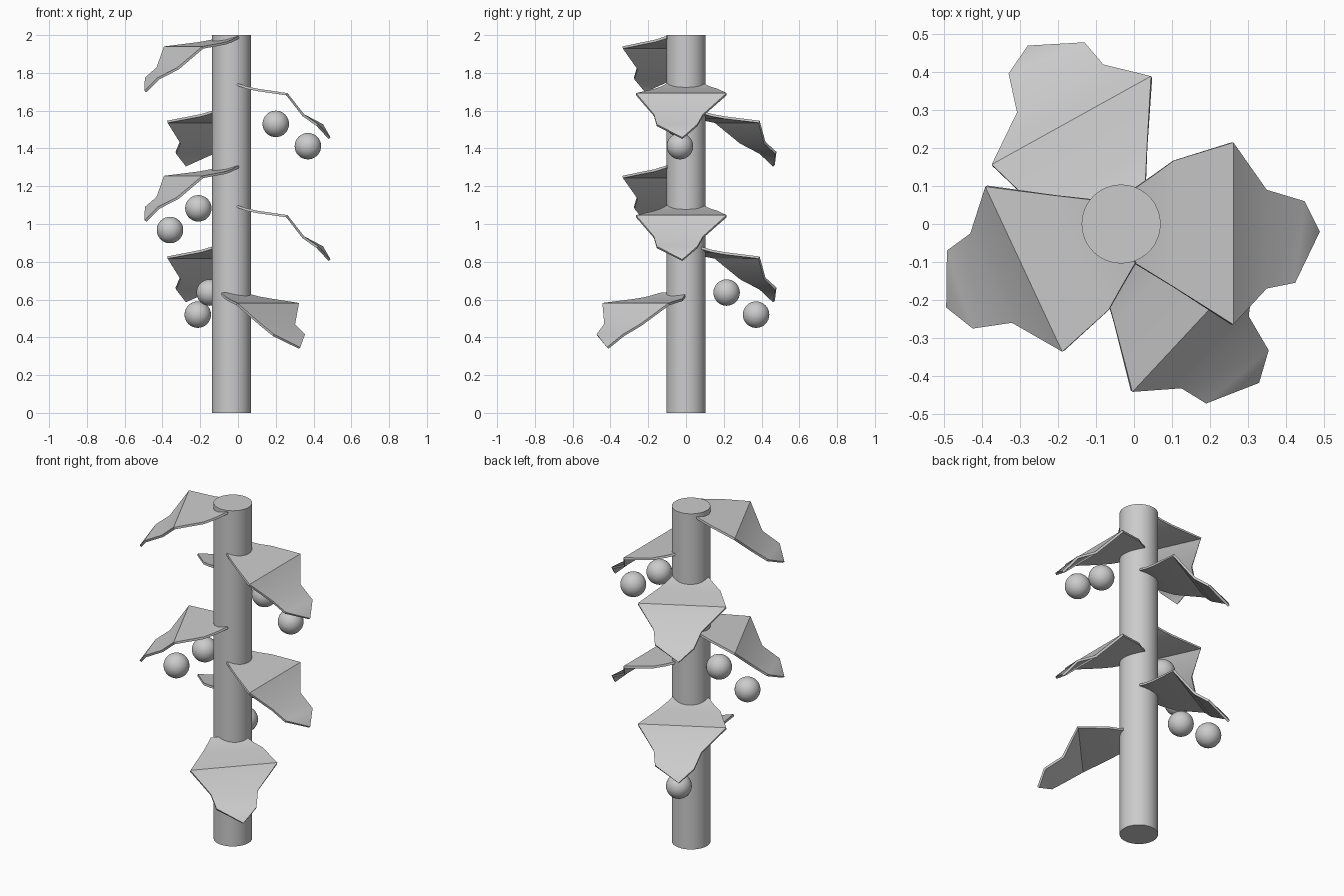
import bpy, math
from mathutils import Matrix

if "Cube" in bpy.data.objects:
    bpy.data.objects.remove(bpy.data.objects["Cube"])

SMOOTH = math.radians(35)


def finish(ob, name):
    ob.name = name
    bpy.ops.object.select_all(action='DESELECT')
    ob.select_set(True)
    bpy.context.view_layer.objects.active = ob
    bpy.ops.object.shade_smooth_by_angle(angle=SMOOTH)


# Stem
bpy.ops.mesh.primitive_cylinder_add(vertices=48, radius=0.104, depth=2, location=(-0.034, 0, 1))
finish(bpy.context.object, "stem")

# Leaf rows from base to tip: right edge (x, y), left edge (x, y), height
ROWS = [((-0.01, -0.095), (-0.01, 0.085), 0.0),
        ((0.05, -0.132), (0.05, 0.127), -0.02),
        ((0.105, -0.166), (0.105, 0.167), -0.032),
        ((0.262, -0.265), (0.262, 0.215), -0.055),
        ((0.35, -0.17), (0.35, 0.09), -0.167),
        ((0.425, -0.155), (0.45, 0.06), -0.22)]
TIP = (0.49, -0.02, -0.29)


def leaf(name, x, y, z, angle):
    verts, faces = [], []
    for (rx, ry), (lx, ly), h in ROWS:
        verts += [(rx, ry, h), (lx, ly, h)]
    for i in range(len(ROWS) - 1):
        a = 2 * i
        faces.append((a, a + 2, a + 3, a + 1))
    n = len(verts)
    verts.append(TIP)
    faces.append((n - 2, n, n - 1))
    me = bpy.data.meshes.new(name)
    me.from_pydata(verts, [], faces)
    ob = bpy.data.objects.new(name, me)
    bpy.context.collection.objects.link(ob)
    ob.matrix_world = Matrix.Translation((x, y, z)) @ Matrix.Rotation(math.radians(angle), 4, 'Z')
    mod = ob.modifiers.new("thickness", 'SOLIDIFY')
    mod.thickness = 0.013
    mod.offset = -1
    bpy.context.view_layer.objects.active = ob
    ob.select_set(True)
    bpy.ops.object.modifier_apply(modifier=mod.name)
    finish(ob, name)


# Leaves spiralling up the stem: direction -> placement and heights
LEAVES = [("front_leaf", -0.015, -0.07, -43, (0.637,)),
          ("back_leaf", -0.06, 0.032, 119, (0.883, 1.602)),
          ("right_leaf", 0, 0, 0, (1.102, 1.748)),
          ("left_leaf", -0.0425, -0.031, 205, (1.31, 1.995))]
for name, x, y, ang, heights in LEAVES:
    for i, z in enumerate(heights):
        leaf(f"{name}_{i + 1}", x, y, z, ang)

# Berries hanging in pairs under three leaves
BERRIES = [(0.20, -0.035, 1.53), (0.37, -0.032, 1.412),
           (-0.21, -0.012, 1.083), (-0.36, -0.065, 0.968),
           (-0.15, 0.215, 0.637), (-0.213, 0.371, 0.52)]
for i, p in enumerate(BERRIES):
    bpy.ops.mesh.primitive_uv_sphere_add(segments=32, ring_count=16, radius=0.07, location=p)
    finish(bpy.context.object, f"berry_{i + 1}")
